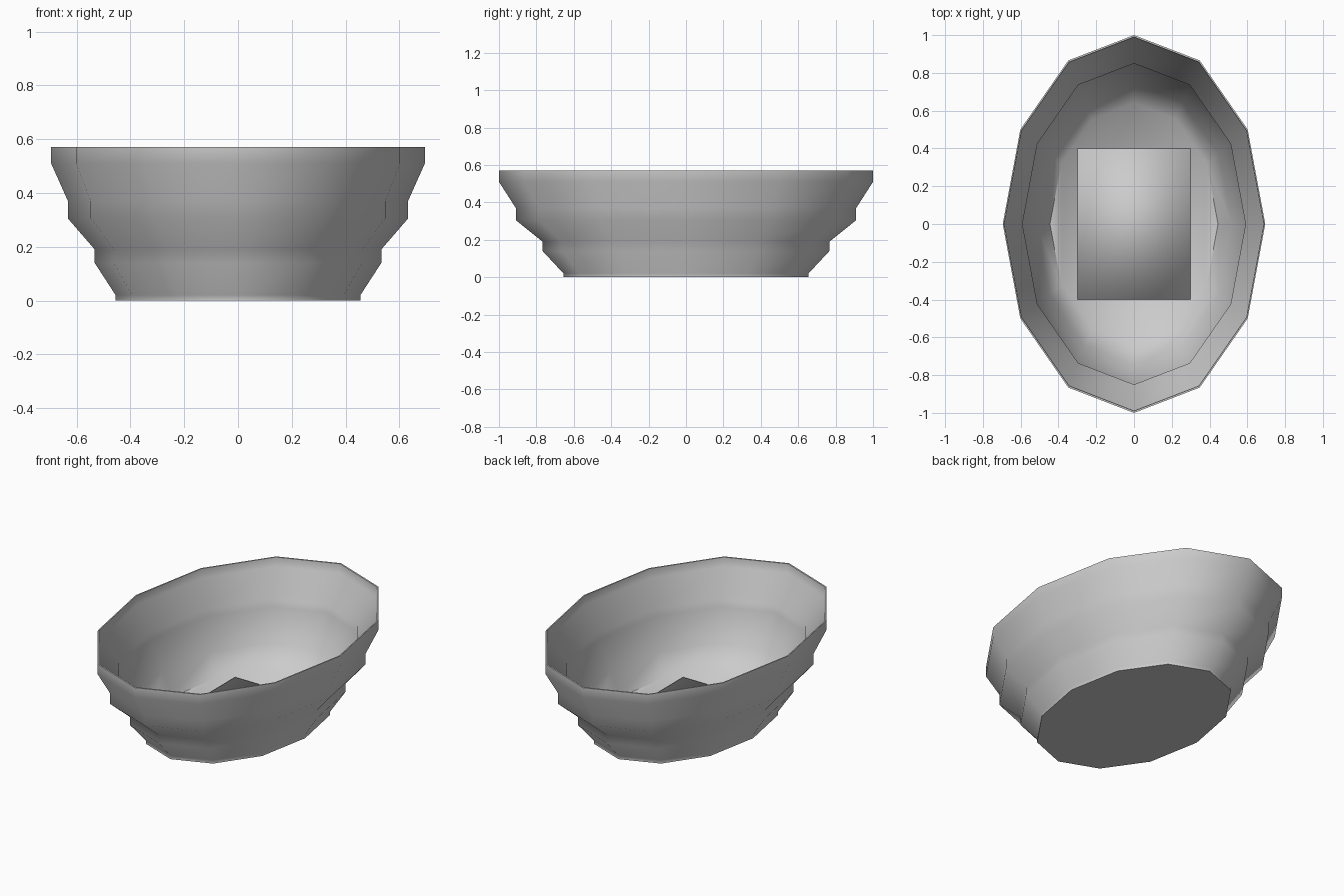
import bpy, bmesh, math

if "Cube" in bpy.data.objects:
    bpy.data.objects.remove(bpy.data.objects["Cube"])

SIDES = 12
X_RATIO = 0.695  # oval: width relative to length

# (radius along y, height): from the foot up the outside, over the rim, down the inside
PROFILE = [
    (0.655, 0.0), (0.655, 0.02), (0.767, 0.14), (0.767, 0.19),
    (0.91, 0.305), (0.91, 0.37), (1.0, 0.51), (1.0, 0.57),
    (0.99, 0.57), (0.985, 0.515), (0.85, 0.37), (0.85, 0.325),
    (0.765, 0.19), (0.745, 0.145), (0.64, 0.015),
]


def finish(bm, name, angle):
    bmesh.ops.recalc_face_normals(bm, faces=bm.faces)
    mesh = bpy.data.meshes.new(name)
    bm.to_mesh(mesh)
    bm.free()
    obj = bpy.data.objects.new(name, mesh)
    bpy.context.collection.objects.link(obj)
    bpy.ops.object.select_all(action='DESELECT')
    obj.select_set(True)
    bpy.context.view_layer.objects.active = obj
    bpy.ops.object.shade_smooth_by_angle(angle=math.radians(angle))
    return obj


# stepped oval bowl
bm = bmesh.new()
rings = []
for r, z in PROFILE:
    rings.append([bm.verts.new((r * X_RATIO * math.cos(t), r * math.sin(t), z))
                  for t in (2 * math.pi * i / SIDES for i in range(SIDES))])
for a, b in zip(rings, rings[1:]):
    for i in range(SIDES):
        j = (i + 1) % SIDES
        bm.faces.new((a[i], a[j], b[j], b[i]))
bm.faces.new(rings[0])   # underside
bm.faces.new(rings[-1])  # inner floor
finish(bm, "bowl", 60)

# thin rectangular pad on the floor
bm = bmesh.new()
bmesh.ops.create_cube(bm, size=1)
bmesh.ops.scale(bm, vec=(0.6, 0.8, 0.016), verts=bm.verts)
bmesh.ops.translate(bm, vec=(0, 0, 0.012), verts=bm.verts)
finish(bm, "floor_pad", 180)
